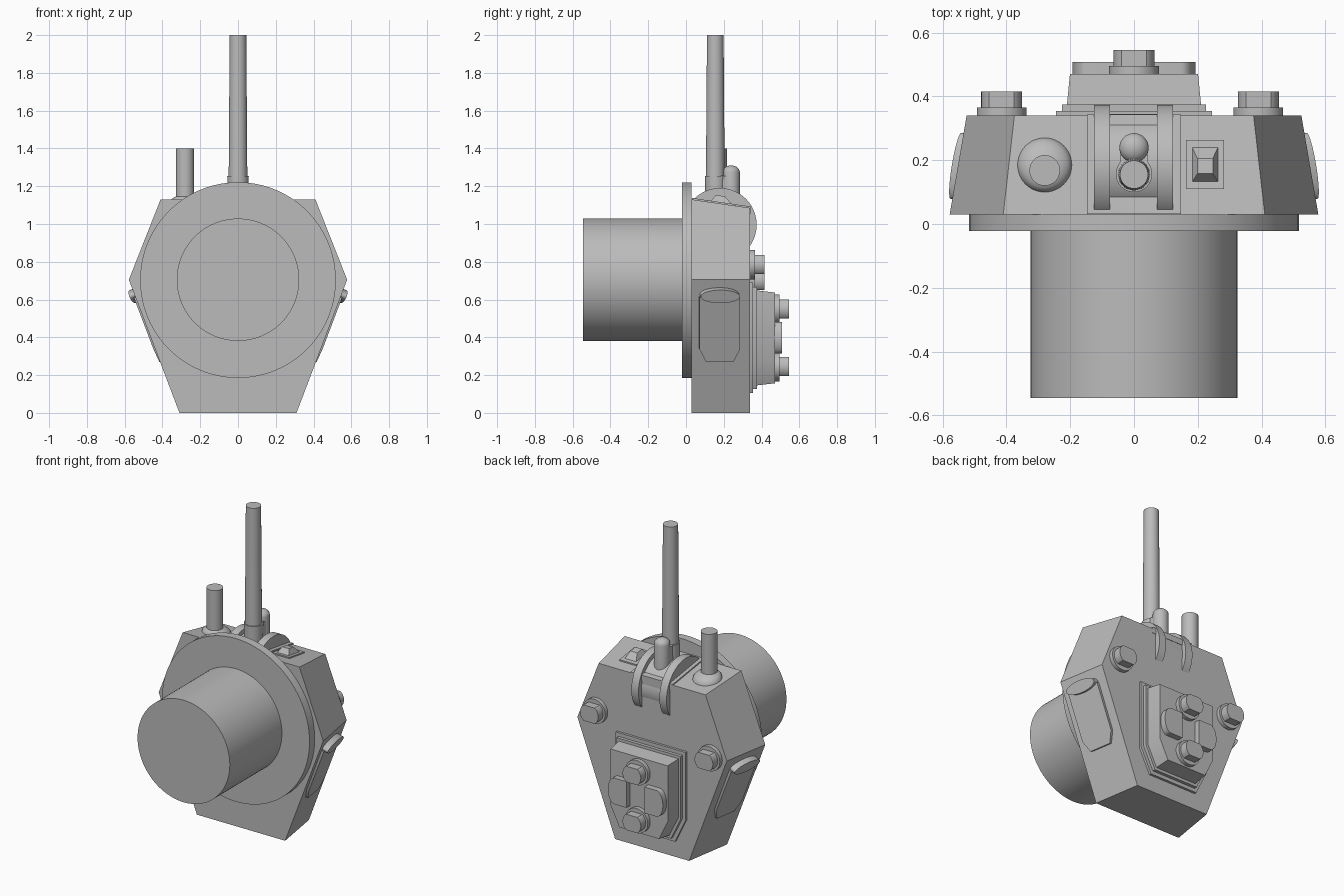
import bpy, bmesh, math
from mathutils import Vector

cube = bpy.data.objects.get("Cube")
if cube:
    bpy.data.objects.remove(cube)

grey = bpy.data.materials.new("plain_grey")
grey.use_nodes = True
GREY = (0.5, 0.5, 0.5, 1)
grey.diffuse_color = GREY
grey.node_tree.nodes["Principled BSDF"].inputs["Base Color"].default_value = GREY


def loft(name, rings):
    """Skin matching point rings and cap both ends."""
    bm = bmesh.new()
    loops = [[bm.verts.new(p) for p in ring] for ring in rings]
    n = len(loops[0])
    for a, b in zip(loops, loops[1:]):
        for i in range(n):
            j = (i + 1) % n
            bm.faces.new((a[i], a[j], b[j], b[i]))
    bm.faces.new(loops[0])
    bm.faces.new(loops[-1])
    bmesh.ops.recalc_face_normals(bm, faces=bm.faces)
    mesh = bpy.data.meshes.new(name)
    bm.to_mesh(mesh)
    bm.free()
    mesh.materials.append(grey)
    obj = bpy.data.objects.new(name, mesh)
    bpy.context.collection.objects.link(obj)
    bpy.ops.object.select_all(action='DESELECT')
    obj.select_set(True)
    bpy.context.view_layer.objects.active = obj
    bpy.ops.object.shade_smooth_by_angle(angle=math.radians(30))
    return obj


def circle(r, n=48):
    return [(r * math.cos(2 * math.pi * i / n), r * math.sin(2 * math.pi * i / n)) for i in range(n)]


def along_y(name, outline, x, z, stations):
    """Outline in x/z lofted through (y, scale) stations."""
    return loft(name, [[(x + u * s, y, z + v * s) for u, v in outline] for y, s in stations])


def along_z(name, x, y, stations):
    """Turned part through (z, radius) stations."""
    return loft(name, [[(x + u, y + v, z) for u, v in circle(r)] for z, r in stations])


def along_x(name, outline, x0, x1, y, z):
    return loft(name, [[(x, y + u, z + v) for u, v in outline] for x in (x0, x1)])


def mirrored(half):
    return half + [(-x, z) for x, z in reversed(half)]


def top_z(y):
    """Height of the sloping top of the body."""
    return 1.13 - 0.145 * (y - 0.03)


def on_top(name, x, y, rings):
    """Rectangles (half x, half y, lift, y shift) stacked on the sloping top."""
    out = []
    for hx, hy, lift, dy in rings:
        out.append([(x + a * hx, y + dy + b * hy, top_z(y + dy + b * hy) + lift)
                    for a, b in ((-1, -1), (1, -1), (1, 1), (-1, 1))])
    return loft(name, out)


# Tapered six-sided body
front = mirrored([(0.31, 0), (0.578, 0.705), (0.41, 1.13)])
back = mirrored([(0.26, 0), (0.525, 0.705), (0.375, 1.085)])
loft("body", [[(x, 0.03, z) for x, z in front], [(x, 0.34, z) for x, z in back]])

# Round flange and barrel on the front
along_y("front_flange", circle(0.518, 96), 0, 0.703, [(-0.022, 1), (0.03, 1)])
along_y("front_barrel", circle(0.324, 96), 0, 0.705, [(-0.545, 1), (-0.02, 1)])

# Hinge on the top: plate, two arched cheeks, inner drum
on_top("hinge_plate", 0, 0.187, [(0.148, 0.156, -0.03, 0), (0.148, 0.156, 0.008, 0)])
for side, x in (("right", -0.1), ("left", 0.097)):
    along_x(side + "_hinge_cheek", circle(0.194, 96), x - 0.025, x + 0.025, 0.18, 0.996)
along_x("hinge_drum", circle(0.165, 96), -0.08, 0.08, 0.18, 0.996)

# Main mast with socket and domed knob behind it
along_z("mast_socket", 0, 0.157, [(1.05, 0.052), (1.255, 0.057)])
along_z("mast", 0, 0.155, [(1.2, 0.05), (1.3, 0.049), (2.0, 0.044)])
on_top("socket_bridge", 0, 0.2, [(0.042, 0.045, -0.05, 0), (0.042, 0.045, 0.15, 0)])
dome = [(1.275 + 0.035 * math.sin(t), 0.046 * math.cos(t)) for t in (0, 0.3, 0.6, 0.9, 1.2, 1.45)]
along_z("mast_knob", 0, 0.239, [(1.05, 0.046)] + dome)

# Short rod on a shallow dome
along_z("short_rod", -0.28, 0.168, [(1.08, 0.048), (1.4, 0.048)])
rings = []
for t in (0, 0.3, 0.6, 0.9, 1.2, 1.45):
    r = 0.085 * math.cos(t)
    rings.append([(-0.28 + u, 0.185 + v, top_z(0.185 + v) + 0.045 * math.sin(t)) for u, v in circle(r)])
loft("short_rod_dome", rings)

# Rocker switch
on_top("switch_frame", 0.223, 0.187, [(0.06, 0.077, -0.02, 0), (0.06, 0.077, 0.008, 0)])
on_top("switch_rocker", 0.223, 0.187, [(0.044, 0.06, 0, 0), (0.024, 0.024, 0.042, -0.005)])

# Raised grips on the lower slanted sides
grip = [(0.075, 0.294), (0.222, 0.294), (0.257, 0.365), (0.257, 0.66), (0.04, 0.66), (0.04, 0.365)]
lens = [(0.149 + u * 0.105, 0.672 + v * 0.037) for u, v in circle(1)]
corner = Vector((0.31, 0.03, 0))
up = (Vector((0.578, 0.03, 0.705)) - corner).normalized()
rear = (Vector((0.26, 0.34, 0)) - corner).normalized()
normal = rear.cross(up).normalized()
for side, s in (("left", 1), ("right", -1)):
    for part, outline, height in (("side_grip", grip, 0.015), ("grip_lip", lens, 0.036)):
        rings = []
        for lift in (-0.02, height):
            pts = [corner + rear * v + up * u + normal * lift for v, u in outline]
            rings.append([(s * p.x, p.y, p.z) for p in pts])
        loft(side + "_" + part, rings)

# Stepped panel on the back
panel = mirrored([(0.17, -0.293), (0.245, -0.14), (0.245, 0.293)])
along_y("panel_base", panel, 0, 0.397, [(0.33, 1), (0.355, 1)])
along_y("panel_step", panel, 0, 0.397, [(0.35, 0.92), (0.375, 0.92)])
along_y("panel_block", panel, 0, 0.397, [(0.37, 0.86), (0.47, 0.82)])


# Round buttons with flattened caps
def button(name, x, z, y):
    along_y(name + "_washer", circle(0.078), x, z, [(y - 0.01, 1), (y + 0.025, 1)])
    cap = [(u, max(-0.05, min(0.05, v))) for u, v in circle(0.064)]
    along_y(name + "_cap", cap, x, z, [(y, 1), (y + 0.075, 1)])


button("upper_panel_button", 0, 0.55, 0.47)
button("lower_panel_button", 0, 0.245, 0.47)
button("left_back_button", 0.39, 0.785, 0.34)
button("right_back_button", -0.415, 0.7, 0.34)

# Rounded pads either side of the panel buttons
pad = [(-0.055, -0.083), (0.03, -0.083)]
pad += [(0.03 + 0.045 * math.cos(t), 0.083 * math.sin(t)) for t in [math.pi * i / 16 for i in range(-7, 8)]]
pad += [(0.03, 0.083), (-0.055, 0.083)]
for side, s in (("left", 1), ("right", -1)):
    along_y(side + "_panel_pad", [(s * u, v) for u, v in pad], s * 0.118, 0.398, [(0.46, 1), (0.508, 1)])
